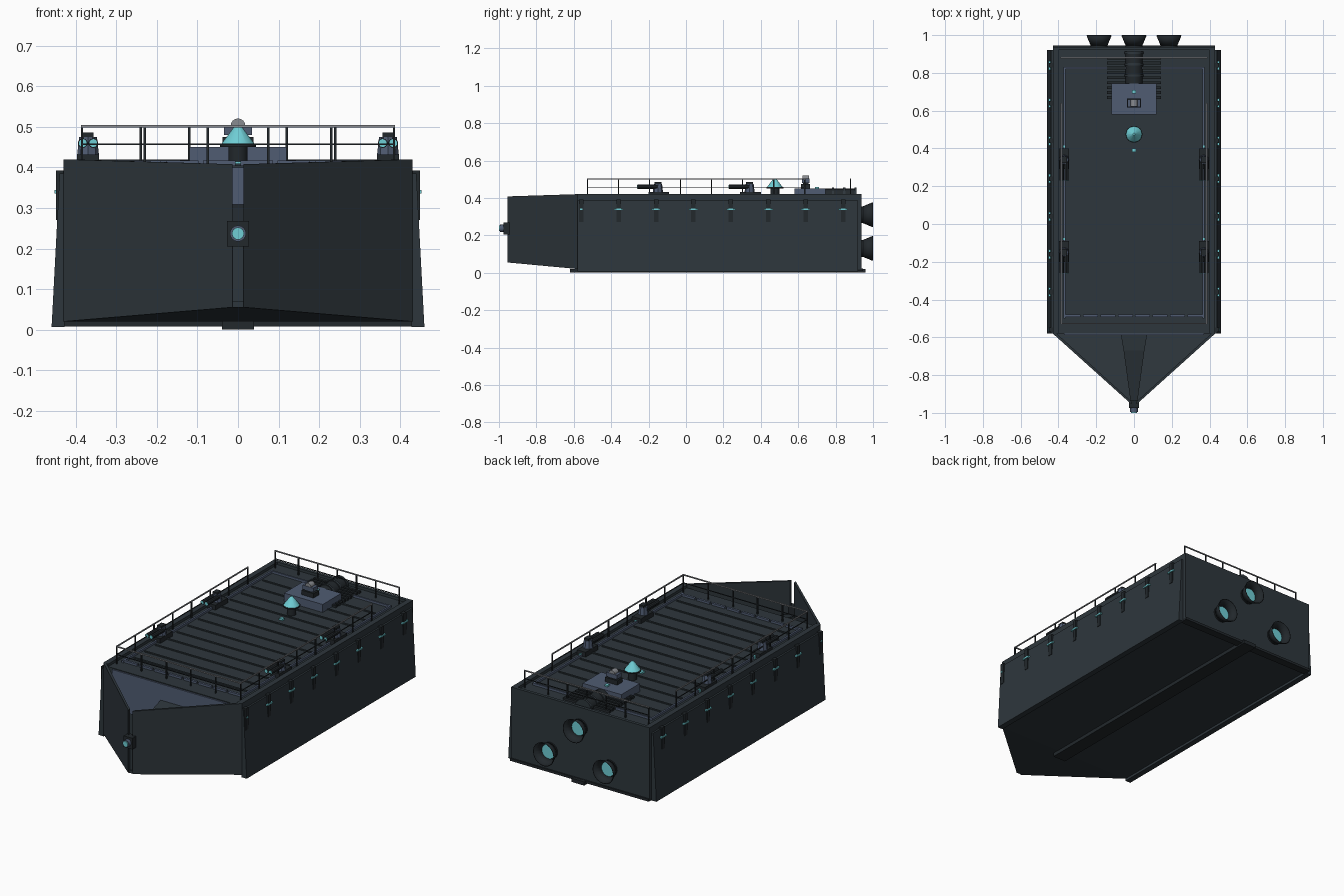
import bpy, bmesh, math
from mathutils import Matrix, Vector

if "Cube" in bpy.data.objects:
    bpy.data.objects.remove(bpy.data.objects["Cube"])


def material(name, rgb):
    m = bpy.data.materials.new(name)
    m.use_nodes = True
    m.diffuse_color = (*rgb, 1)
    m.node_tree.nodes["Principled BSDF"].inputs["Base Color"].default_value = (*rgb, 1)
    return m


HULL = material("hull charcoal", (0.027, 0.037, 0.045))
DARK = material("fitting black", (0.016, 0.021, 0.025))
SLATE = material("slate blue", (0.08, 0.107, 0.17))
GLOW = material("cyan glow", (0.16, 0.62, 0.67))
RAIL = material("rail grey", (0.25, 0.26, 0.28))


def finish(name, bm, mat, smooth=False):
    bmesh.ops.recalc_face_normals(bm, faces=bm.faces)
    me = bpy.data.meshes.new(name)
    bm.to_mesh(me)
    bm.free()
    me.materials.append(mat)
    ob = bpy.data.objects.new(name, me)
    bpy.context.collection.objects.link(ob)
    if smooth:
        bpy.context.view_layer.objects.active = ob
        bpy.ops.object.select_all(action="DESELECT")
        ob.select_set(True)
        bpy.ops.object.shade_smooth_by_angle()
    return ob


def box(name, x, y, z, mat):
    """Box from three (low, high) ranges."""
    bm = bmesh.new()
    bmesh.ops.create_cube(bm, size=1)
    for v in bm.verts:
        v.co = [r[0] if c < 0 else r[1] for r, c in zip((x, y, z), v.co)]
    return finish(name, bm, mat)


def loft(name, ring_a, ring_b, mat):
    """Closed solid between two matching outlines."""
    bm = bmesh.new()
    a, b = ([bm.verts.new(p) for p in r] for r in (ring_a, ring_b))
    bm.faces.new(a)
    bm.faces.new(b)
    for i in range(len(a)):
        j = (i + 1) % len(a)
        bm.faces.new((a[i], a[j], b[j], b[i]))
    return finish(name, bm, mat)


def cone(name, base, axis, r1, r2, length, mat, sides=16, caps=True):
    """Cylinder or cone starting at base and running along axis."""
    bm = bmesh.new()
    bmesh.ops.create_cone(bm, cap_ends=caps, segments=sides, radius1=r1, radius2=r2, depth=length)
    turn = Vector((0, 0, 1)).rotation_difference(Vector(axis)).to_matrix().to_4x4()
    mid = Vector(base) + Vector(axis) * length / 2
    bm.transform(Matrix.Translation(mid) @ turn)
    return finish(name, bm, mat, sides > 8)


def around(c, half):
    return (c - half, c + half)


UP, BACK, FRONT = (0, 0, 1), (0, 1, 0), (0, -1, 0)
DECK, TOP, BOW, STERN = 0.405, 0.42, -0.58, 0.92

# Main hull and keel
box("hull", (-0.43, 0.43), (BOW, STERN), (0.02, DECK), HULL)
box("stern_plate", (-0.43, 0.43), (STERN, 0.938), (0.02, TOP), HULL)
box("keel", (-0.04, 0.04), (-0.62, 0.96), (0, 0.021), DARK)
box("stern_sill", (-0.43, 0.43), (0.9, 0.945), (0.008, 0.022), DARK)

# Deck seams as low ribs
for i in range(13):
    box("deck_rib", (-0.35, 0.35), around(-0.42 + i * 0.095, 0.005), (DECK, DECK + 0.005), HULL)

# Open bow: floor, bulkhead panel and central spine
floor = [(-0.43, BOW, 0.02), (0.43, BOW, 0.02), (0.013, -0.95, 0.055), (-0.013, -0.95, 0.055)]
loft("bow_floor", floor, [(x, y, z + 0.015) for x, y, z in floor], HULL)
panel = [(-0.37, 0.4), (0.37, 0.4), (0.37, 0.25), (0.3, 0.18), (-0.3, 0.18), (-0.37, 0.25)]
loft("bow_bulkhead_panel", [(x, BOW - 0.008, z) for x, z in panel],
     [(x, BOW, z) for x, z in panel], SLATE)
spine = [(0.07, -0.58, 0.31), (0.055, -0.67, 0.3), (0.018, -0.94, 0.22)]
for (w, y, z), (w2, y2, z2) in zip(spine, spine[1:]):
    loft("bow_spine", [(-w, y, 0.03), (w, y, 0.03), (w, y, z), (-w, y, z)],
         [(-w2, y2, 0.06), (w2, y2, 0.06), (w2, y2, z2), (-w2, y2, z2)], HULL)

# Nose lamp
box("nose_lamp_housing", (-0.027, 0.027), (-0.975, -0.935), (0.205, 0.268), DARK)
cone("nose_lamp_barrel", (0, -0.97, 0.237), FRONT, 0.02, 0.02, 0.025, SLATE)
cone("nose_lamp_lens", (0, -0.99, 0.237), FRONT, 0.015, 0.015, 0.01, GLOW)

for s in (-1, 1):
    # Angled bow plates
    loft("bow_plate",
         [(s * 0.43, BOW, 0.02), (s * 0.41, BOW, 0.02), (s * 0.41, BOW, TOP), (s * 0.43, BOW, TOP)],
         [(s * 0.013, -0.955, 0.055), (s * 0.013, -0.94, 0.055),
          (s * 0.013, -0.94, 0.408), (s * 0.013, -0.955, 0.408)], HULL)
    # Bulwarks and sloped side armour
    box("bulwark", sorted((s * 0.4, s * 0.43)), (BOW, STERN), (DECK, TOP), HULL)
    section = [(0.428, 0.006), (0.46, 0.006), (0.44, 0.385), (0.428, 0.385)]
    loft("side_armour", [(s * x, BOW, z) for x, z in section],
         [(s * x, STERN, z) for x, z in section], HULL)
    # Hanging brackets and marker lights
    for i in range(8):
        y = -0.56 + i * 0.2
        box("side_bracket", sorted((s * 0.43, s * 0.449)), around(y, 0.012), (0.27, 0.392), DARK)
        box("marker_light", sorted((s * 0.43, s * 0.453)),
            around(y, 0.024 if i else 0.006), (0.336, 0.344), GLOW)
    # Deck trim
    box("side_trim", sorted((s * 0.362, s * 0.372)), (-0.5, 0.83), (DECK, 0.417), SLATE)
    # Deck turrets with twin barrels
    for y in (-0.15, 0.34):
        x = s * 0.37
        box("turret_base", around(x, 0.027), (y - 0.05, y + 0.06), (DECK, 0.432), DARK)
        cone("turret_body", (x, y, 0.43), UP, 0.027, 0.022, 0.045, SLATE, 8)
        box("turret_cap", around(x, 0.014), around(y, 0.018), (0.472, 0.486), DARK)
        for dx in (-0.013, 0.013):
            cone("turret_barrel", (x + dx, y, 0.46), FRONT, 0.012, 0.012, 0.11, DARK, 10)
            cone("turret_muzzle", (x + dx, y - 0.105, 0.46), FRONT, 0.01, 0.01, 0.007, GLOW, 10)
        box("turret_light", around(x, 0.006), around(y + 0.07, 0.006), (DECK, 0.42), GLOW)
    # Side railing
    x = s * 0.385
    box("side_top_rail", around(x, 0.003), (-0.53, 0.64), (0.499, 0.505), RAIL)
    box("side_mid_rail", around(x, 0.002), (-0.53, 0.64), (0.455, 0.459), DARK)
    for i in range(8):
        box("side_rail_post", around(x, 0.003), around(-0.527 + i * 0.166, 0.003), (DECK, 0.5), DARK)

# Bow and stern railings
for y, posts in ((-0.527, (-0.385, -0.23, -0.075, 0.075, 0.23, 0.385)),
                 (0.88, (-0.385, -0.24, -0.12, 0, 0.12, 0.24, 0.385))):
    box("cross_top_rail", (-0.388, 0.388), around(y, 0.003), (0.499, 0.505), RAIL)
    box("cross_mid_rail", (-0.388, 0.388), around(y, 0.002), (0.455, 0.459), DARK)
    for x in posts:
        box("cross_rail_post", around(x, 0.003), around(y, 0.003), (DECK, 0.5), DARK)

# Trim across the deck ends
box("stern_trim", (-0.372, 0.372), (0.82, 0.83), (DECK, 0.417), SLATE)
for i in range(8):
    box("bow_trim", around(-0.322 + i * 0.092, 0.04), (-0.493, -0.48), (DECK, 0.417), SLATE)

# Vent slats and exhaust pipe behind the deck house
for s in (-1, 1):
    for i in range(9):
        box("vent_slat", sorted((s * 0.045, s * 0.143)), around(0.67 + i * 0.026, 0.007),
            (DECK, 0.418), DARK)
cone("exhaust_pipe", (0, 0.74, 0.405), BACK, 0.045, 0.045, 0.17, DARK)
for y in (0.78, 0.84, 0.9):
    cone("pipe_band", (0, y, 0.405), BACK, 0.05, 0.05, 0.012, HULL)

# Deck house with sensor head
box("deck_house", (-0.12, 0.12), (0.58, 0.745), (DECK, 0.45), SLATE)
box("sensor_base", around(0, 0.038), around(0.64, 0.024), (0.45, 0.475), DARK)
box("sensor_head", around(0, 0.034), around(0.64, 0.02), (0.48, 0.503), SLATE)
box("sensor_neck", around(0, 0.022), around(0.64, 0.015), (0.47, 0.485), DARK)
cone("sensor_drum", (0, 0.622, 0.503), BACK, 0.018, 0.018, 0.036, RAIL)
box("house_light", around(0, 0.01), around(0.7, 0.01), (0.45, 0.458), GLOW)

# Beacon
cone("beacon_pedestal", (0, 0.475, DECK), UP, 0.024, 0.024, 0.05, DARK)
cone("beacon_rim", (0, 0.475, 0.45), UP, 0.045, 0.045, 0.007, DARK)
cone("beacon_cone", (0, 0.475, 0.457), UP, 0.042, 0.006, 0.048, GLOW, 12)
box("beacon_marker", around(0, 0.01), around(0.39, 0.01), (DECK, 0.415), GLOW)

# Engine nozzles
for x, z in ((-0.185, 0.13), (0, 0.31), (0.185, 0.13)):
    cone("engine_collar", (x, 0.935, z), BACK, 0.045, 0.045, 0.012, DARK, 20)
    bell = cone("engine_nozzle", (x, 0.942, z), BACK, 0.038, 0.062, 0.058, DARK, 20, False)
    wall = bell.modifiers.new("wall", "SOLIDIFY")
    wall.thickness = 0.005
    cone("engine_glow", (x, 0.945, z), BACK, 0.04, 0.04, 0.012, GLOW, 20)
